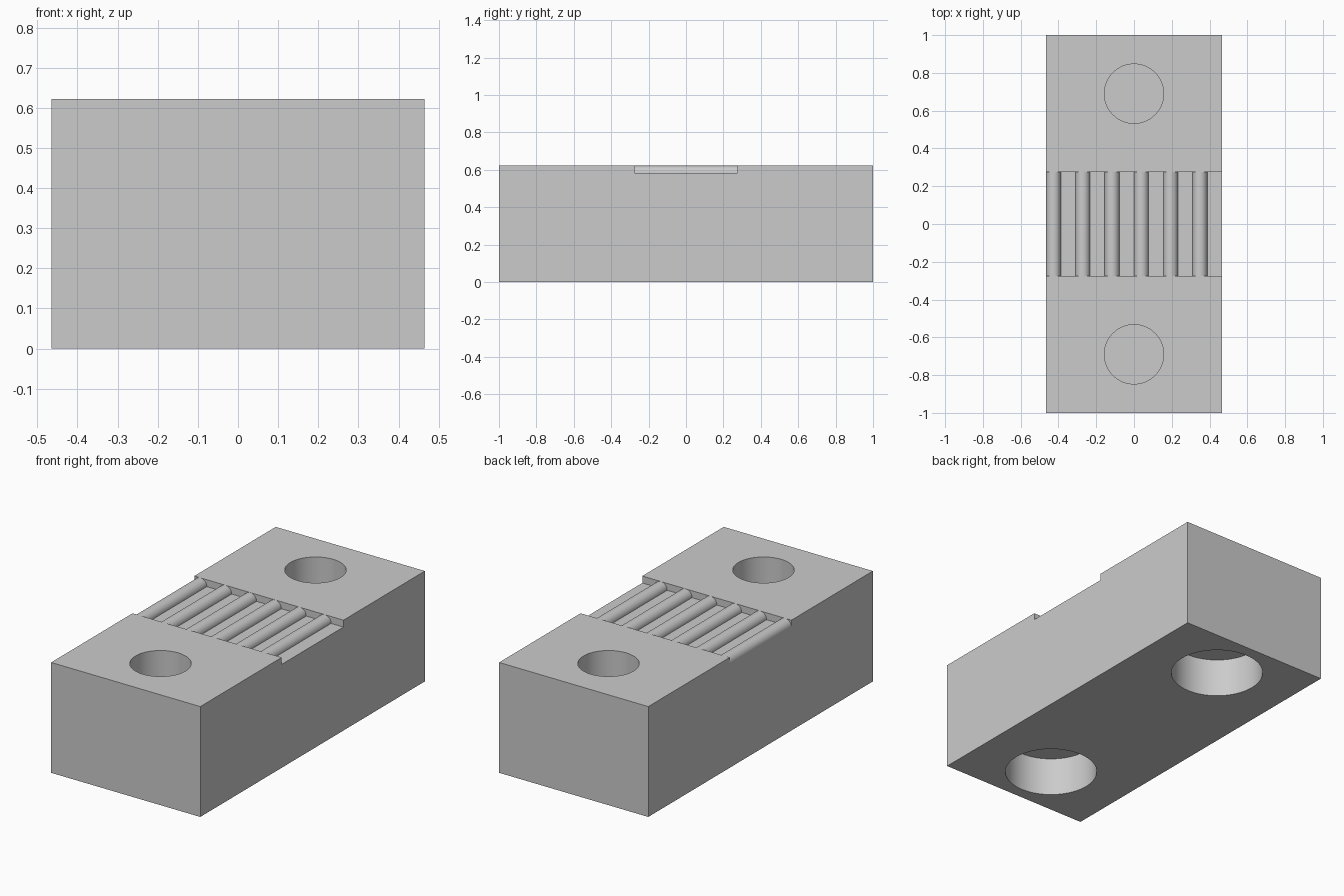
import bpy
import bmesh
import math
from mathutils import Matrix

if "Cube" in bpy.data.objects:
    bpy.data.objects.remove(bpy.data.objects["Cube"], do_unlink=True)

WIDTH, LENGTH, HEIGHT = 0.93, 2.0, 0.622
SLOT_LENGTH, TOOTH_R = 0.55, 0.039
HOLE_Y, HOLE_R = 0.69, 0.157
BORE_R, BORE_DEPTH, MEMBRANE = 0.244, 0.22, 0.016
FLOOR = HEIGHT - TOOTH_R
PITCH = WIDTH / 6

grey = bpy.data.materials.new("plain grey")
grey.use_nodes = True
grey.diffuse_color = (0.6, 0.6, 0.6, 1)
grey.node_tree.nodes["Principled BSDF"].inputs["Base Color"].default_value = grey.diffuse_color


def make_object(name, bm):
    mesh = bpy.data.meshes.new(name)
    bmesh.ops.recalc_face_normals(bm, faces=bm.faces)
    bm.to_mesh(mesh)
    bm.free()
    obj = bpy.data.objects.new(name, mesh)
    bpy.context.collection.objects.link(obj)
    mesh.materials.append(grey)
    return obj


def box(name, size, z_bottom):
    bm = bmesh.new()
    place = Matrix.Translation((0, 0, z_bottom + size[2] / 2)) @ Matrix.Diagonal((*size, 1))
    bmesh.ops.create_cube(bm, size=1, matrix=place)
    return make_object(name, bm)


def cylinder(name, radius, y, z0, z1):
    bm = bmesh.new()
    bmesh.ops.create_cone(bm, cap_ends=True, segments=64, radius1=radius, radius2=radius,
                          depth=z1 - z0, matrix=Matrix.Translation((0, y, (z0 + z1) / 2)))
    return make_object(name, bm)


def cut(target, cutter):
    mod = target.modifiers.new("cut", "BOOLEAN")
    mod.operation = "DIFFERENCE"
    mod.solver = "EXACT"
    mod.object = cutter
    activate(target)
    bpy.ops.object.modifier_apply(modifier=mod.name)
    bpy.data.objects.remove(cutter, do_unlink=True)


def activate(obj):
    bpy.ops.object.select_all(action="DESELECT")
    obj.select_set(True)
    bpy.context.view_layer.objects.active = obj


def smooth(obj):
    activate(obj)
    bpy.ops.object.shade_smooth_by_angle(angle=math.radians(30))


# Clamp block with a shallow belt slot across the top
block = box("clamp_block", (WIDTH, LENGTH, HEIGHT), 0)
cut(block, box("slot_cutter", (WIDTH + 0.2, SLOT_LENGTH, 0.2), FLOOR))

# Screw holes from above, wider bores from below, a thin wall between them
for y in (-HOLE_Y, HOLE_Y):
    cut(block, cylinder("hole_cutter", HOLE_R, y, BORE_DEPTH + MEMBRANE, HEIGHT + 0.1))
    cut(block, cylinder("bore_cutter", BORE_R, y, -0.1, BORE_DEPTH))
smooth(block)

# Half-round belt teeth lying along the slot
for i in range(6):
    bm = bmesh.new()
    x = -WIDTH / 2 + TOOTH_R + i * PITCH
    steps = 20
    arc = [math.pi * k / steps for k in range(steps + 1)]
    rim = [bm.verts.new((x + TOOTH_R * math.cos(a), -SLOT_LENGTH / 2,
                         FLOOR + TOOTH_R * math.sin(a))) for a in arc]
    end = bm.faces.new(rim)
    grown = bmesh.ops.extrude_face_region(bm, geom=[end], use_keep_orig=True)
    bmesh.ops.translate(bm, vec=(0, SLOT_LENGTH, 0),
                        verts=[g for g in grown["geom"] if isinstance(g, bmesh.types.BMVert)])
    smooth(make_object(f"belt_tooth_{i + 1}", bm))
